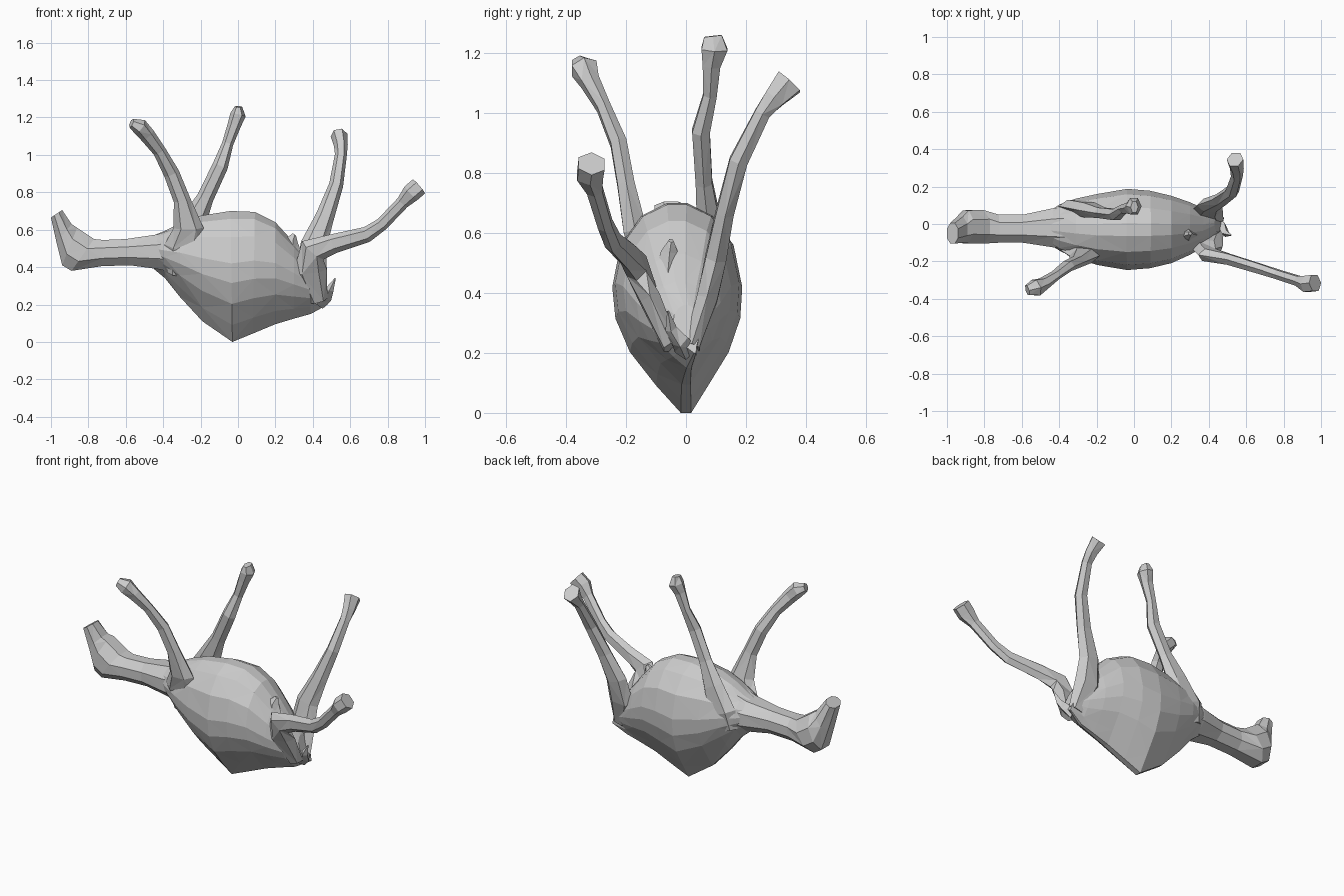
import bpy, bmesh, math
from mathutils import Vector


def skin(name, rings):
    """Bridge a list of equal-sized point rings into a closed faceted mesh."""
    bm = bmesh.new()
    vs = [[bm.verts.new(p) for p in r] for r in rings]
    n = len(rings[0])
    for k, (a, b) in enumerate(zip(vs, vs[1:])):
        for i in range(n):
            j = (i + 1) % n
            if (i + k) % 2:   # alternate diagonals for an irregular low-poly look
                bm.faces.new((a[i], a[j], b[j]))
                bm.faces.new((a[i], b[j], b[i]))
            else:
                bm.faces.new((a[i], a[j], b[i]))
                bm.faces.new((a[j], b[j], b[i]))
    bm.faces.new(vs[0])
    bm.faces.new(vs[-1])
    bmesh.ops.triangulate(bm, faces=[f for f in bm.faces if len(f.verts) > 3])
    bmesh.ops.recalc_face_normals(bm, faces=bm.faces[:])
    me = bpy.data.meshes.new(name)
    bm.to_mesh(me)
    bm.free()
    ob = bpy.data.objects.new(name, me)
    bpy.context.collection.objects.link(ob)
    return ob


def loft(name, sections, profile, skew=0):
    """Each section: low x, low z, high x, high z, y centre, half width."""
    rings = []
    for x0, z0, x1, z1, yc, hw in sections:
        loop = profile + [(-s, t) for s, t in reversed(profile)]
        rings.append([(x0 + (x1 - x0) * t, yc + s * hw + skew * (1 - t) ** 4,
                       z0 + (z1 - z0) * t) for s, t in loop])
    return skin(name, rings)


def limb(name, pts, sides=6):
    """Each point: x, y, z, radius in the side plane, radius across."""
    rings = []
    for i, p in enumerate(pts):
        c = Vector(p[:3])
        a = Vector(pts[max(i - 1, 0)][:3])
        b = Vector(pts[min(i + 1, len(pts) - 1)][:3])
        t = (b - a).normalized()
        u = Vector((0, 1, 0)).cross(t).normalized()
        v = t.cross(u)
        rings.append([c + u * p[3] * math.cos(k * math.tau / sides)
                      + v * p[4] * math.sin(k * math.tau / sides)
                      for k in range(sides)])
    return skin(name, rings)


# Upturned body, with the back hump pointing at the ground
loft("body", [
    (-.45, .39, -.45, .57, -.02, .09),
    (-.39, .34, -.40, .59, -.02, .125),
    (-.31, .24, -.31, .635, -.025, .16),
    (-.19, .11, -.20, .675, -.03, .19),
    (-.03, .00, -.04, .70, -.03, .217),
    (.08, .045, .09, .695, -.03, .207),
    (.20, .095, .20, .64, -.03, .18),
    (.30, .125, .30, .53, -.025, .14),
    (.39, .15, .37, .44, -.02, .10),
    (.48, .20, .43, .36, .0, .045)],
    [(.08, 0), (.40, .13), (.76, .29), (.96, .45), (1, .6), (.87, .80),
     (.55, .94), (.16, 1)], .03)

# Neck bending up into the head
loft("neck_and_head", [
    (-.30, .36, -.30, .62, -.02, .12),
    (-.43, .39, -.43, .575, -.02, .105),
    (-.58, .41, -.60, .55, -.025, .075),
    (-.73, .405, -.72, .545, -.025, .075),
    (-.89, .38, -.77, .55, -.015, .09),
    (-.94, .41, -.86, .61, -.015, .088),
    (-.97, .53, -.89, .63, -.03, .07),
    (-1.0, .665, -.94, .705, -.05, .055)],
    [(.45, 0), (1, .3), (1, .7), (.45, 1)])

# Legs sticking up, each ending in a flared foot
limb("front_leg_near", [
    (-.32, -.09, .36, .06, .03), (-.295, -.14, .50, .10, .04),
    (-.265, -.17, .61, .08, .045),
    (-.30, -.20, .76, .045, .033), (-.355, -.225, .90, .042, .031),
    (-.42, -.275, 1.02, .035, .026), (-.485, -.32, 1.105, .042, .035),
    (-.525, -.34, 1.15, .045, .05), (-.57, -.355, 1.17, .025, .03)])
limb("front_leg_far", [
    (-.34, .08, .40, .07, .03), (-.31, .095, .50, .10, .04),
    (-.24, .075, .64, .07, .045),
    (-.175, .06, .77, .045, .032), (-.095, .05, .94, .042, .034),
    (-.055, .08, 1.06, .03, .026), (-.02, .085, 1.16, .036, .034),
    (0, .095, 1.215, .042, .05), (.002, .09, 1.258, .02, .034)])
limb("hind_leg_far", [
    (.43, .02, .22, .05, .03), (.39, .07, .38, .085, .04),
    (.405, .10, .52, .07, .04),
    (.465, .13, .67, .05, .034), (.525, .175, .84, .038, .035),
    (.55, .255, 1.00, .032, .03), (.55, .295, 1.05, .037, .04),
    (.54, .345, 1.105, .045, .055)])
limb("hind_leg_near", [
    (.43, -.05, .22, .05, .03), (.385, -.12, .38, .09, .04),
    (.40, -.165, .49, .075, .04),
    (.51, -.19, .525, .052, .033), (.69, -.245, .575, .042, .03),
    (.77, -.27, .63, .035, .028), (.88, -.305, .745, .035, .03),
    (.925, -.32, .795, .05, .05), (.968, -.315, .832, .05, .05)])

# Tail and belly fold between the hind legs
limb("tail", [
    (.43, .0, .21, .04, .04), (.475, -.02, .24, .03, .03),
    (.49, -.05, .28, .022, .02), (.52, -.06, .34, .003, .003)], 4)
limb("belly_fold", [
    (.30, -.06, .34, .09, .05), (.28, -.06, .47, .06, .045),
    (.28, -.055, .54, .04, .03), (.30, -.05, .575, .012, .01)], 5)
